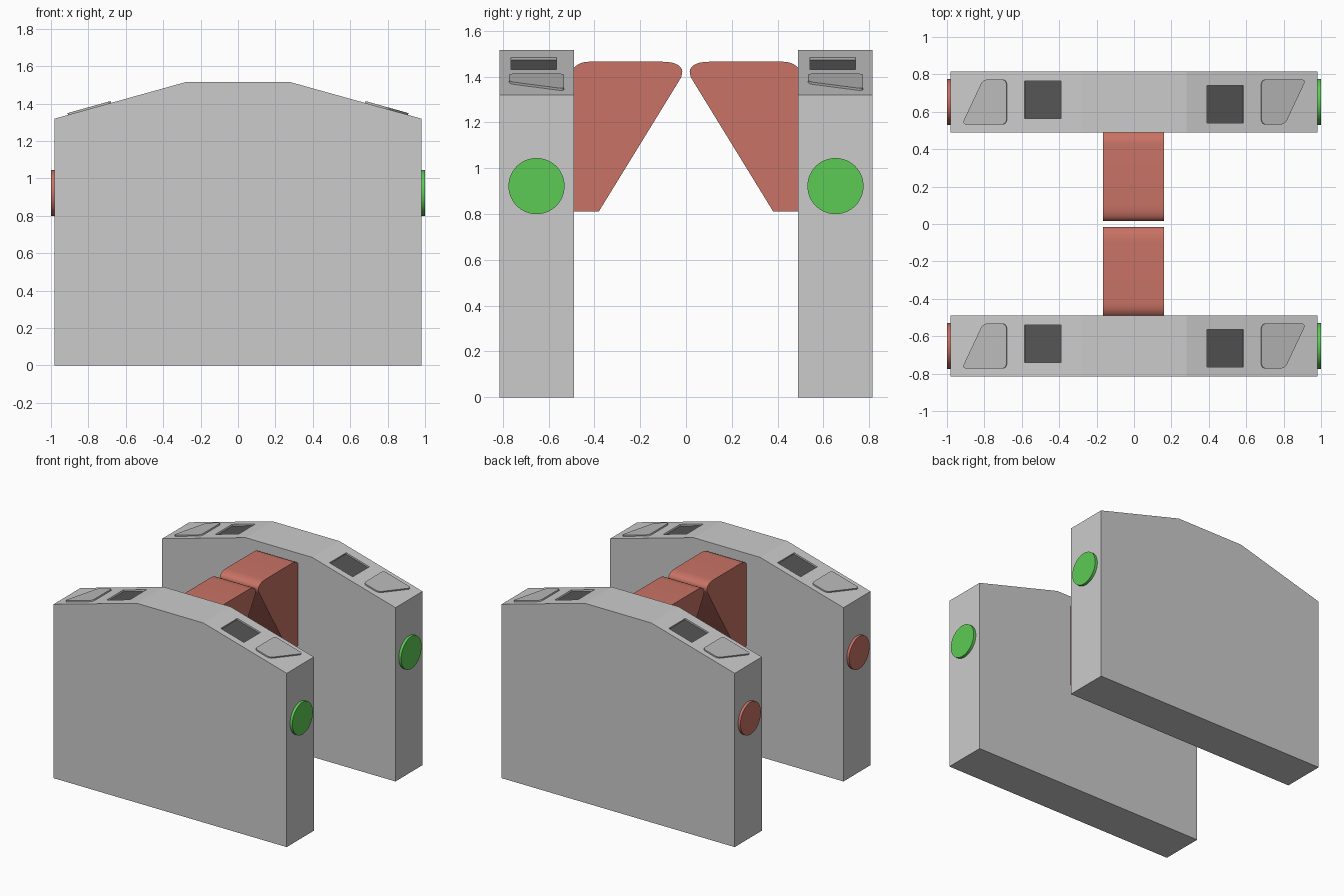
import bpy, bmesh, math
from mathutils import Matrix, Vector

if "Cube" in bpy.data.objects:
    bpy.data.objects.remove(bpy.data.objects["Cube"])


def material(name, rgb):
    m = bpy.data.materials.new(name)
    m.diffuse_color = (*rgb, 1)
    m.use_nodes = True
    m.node_tree.nodes["Principled BSDF"].inputs["Base Color"].default_value = m.diffuse_color
    return m


RED = material("red", (0.58, 0.17, 0.13))
GREEN = material("green", (0.11, 0.60, 0.09))
DARK = material("dark_glass", (0.09, 0.09, 0.09))
LIGHT = material("light_grey", (0.49, 0.49, 0.49))


def prism(name, pts, lo, hi, matrix=Matrix(), mat=None, round_corners=0):
    """Extrude a 2D outline along local z from lo to hi, then place it."""
    bm = bmesh.new()
    face = bm.faces.new([bm.verts.new((a, b, lo)) for a, b in pts])
    if round_corners:
        bmesh.ops.bevel(bm, geom=bm.verts[:], offset=round_corners, segments=6,
                        profile=0.5, affect='VERTICES')
    ext = bmesh.ops.extrude_face_region(bm, geom=bm.faces[:])
    top = [v for v in ext["geom"] if isinstance(v, bmesh.types.BMVert)]
    bmesh.ops.translate(bm, verts=top, vec=(0, 0, hi - lo))
    bm.transform(matrix)
    bmesh.ops.recalc_face_normals(bm, faces=bm.faces)
    me = bpy.data.meshes.new(name)
    bm.to_mesh(me)
    bm.free()
    ob = bpy.data.objects.new(name, me)
    bpy.context.collection.objects.link(ob)
    if mat:
        me.materials.append(mat)
    return ob


def activate(ob):
    bpy.ops.object.select_all(action='DESELECT')
    ob.select_set(True)
    bpy.context.view_layer.objects.active = ob


def smooth(ob):
    activate(ob)
    bpy.ops.object.shade_smooth_by_angle(angle=math.radians(30))


def bezier(p, n=10):
    p = [Vector(q) for q in p]
    out = []
    for i in range(n + 1):
        t = i / n
        s = 1 - t
        out.append(tuple(p[0]*s**3 + p[1]*3*s*s*t + p[2]*3*s*t*t + p[3]*t**3))
    return out


def rect(x0, x1, y0, y1):
    return [(x0, y0), (x1, y0), (x1, y1), (x0, y1)]


# Axis maps: outline (x, z) pushed along -y, and outline (y, z) pushed along x
XZ = Matrix.Rotation(math.pi / 2, 4, 'X')
YZ = Matrix(((0, 0, 1, 0), (1, 0, 0, 0), (0, 1, 0, 0), (0, 0, 0, 1)))

HALF, DEPTH, CY = 0.98, 0.1625, 0.6525
RIDGE, TOP, SHOULDER = 0.28, 1.515, 1.32
SLOPE = math.atan2(TOP - SHOULDER, HALF - RIDGE)
on_slope = (Matrix.Translation((RIDGE, 0, TOP)) @ Matrix.Rotation(SLOPE, 4, 'Y'))

body_outline = [(-HALF, 0), (HALF, 0), (HALF, SHOULDER), (RIDGE, TOP),
                (-RIDGE, TOP), (-HALF, SHOULDER)]
pad_outline = [(0.415, -0.12), (0.545, -0.12), (0.662, 0.12), (0.415, 0.12)]
circle = [(0.1225 * math.cos(i * math.tau / 64), 0.922 + 0.1225 * math.sin(i * math.tau / 64))
          for i in range(64)]
flap_outline = ([(0.495, 0.812), (0.38, 0.812)]
                + bezier([(0.028, 1.385), (0.0, 1.43), (0.02, 1.465), (0.105, 1.465)])
                + bezier([(0.42, 1.465), (0.45, 1.465), (0.475, 1.458), (0.495, 1.432)], 6))

for side, y in (("front", -CY), ("back", CY)):
    place = Matrix.Translation((0, y, 0))
    # Cabinet
    cabinet = prism(side + "_cabinet", body_outline, -DEPTH, DEPTH, place @ XZ)
    # Both ends repeat by a half turn
    for end, angle, lamp in (("right", 0, GREEN), ("left", math.pi, RED)):
        turn = place @ Matrix.Rotation(angle, 4, 'Z')
        tag = f"{side}_{end}_"
        # Recessed screen
        cutter = prism("cutter", rect(0.114, 0.317, -0.112, 0.088), -0.016, 0.05,
                       turn @ on_slope)
        mod = cabinet.modifiers.new("recess", 'BOOLEAN')
        mod.operation, mod.solver, mod.object = 'DIFFERENCE', 'EXACT', cutter
        activate(cabinet)
        bpy.ops.object.modifier_apply(modifier=mod.name)
        bpy.data.objects.remove(cutter)
        prism(tag + "screen", rect(0.112, 0.319, -0.114, 0.090), -0.025, -0.012,
              turn @ on_slope, DARK)
        # Raised card pad
        smooth(prism(tag + "card_pad", pad_outline, -0.005, 0.010, turn @ on_slope,
                     LIGHT, round_corners=0.025))
        # Indicator disc
        smooth(prism(tag + "indicator", circle, 0.97, 1.0, turn @ YZ, lamp))

    # Barrier flap
    s = math.copysign(1, y)
    smooth(prism(side + "_barrier_flap", [(a * s, b) for a, b in flap_outline],
                 -0.165, 0.16, YZ, RED))
